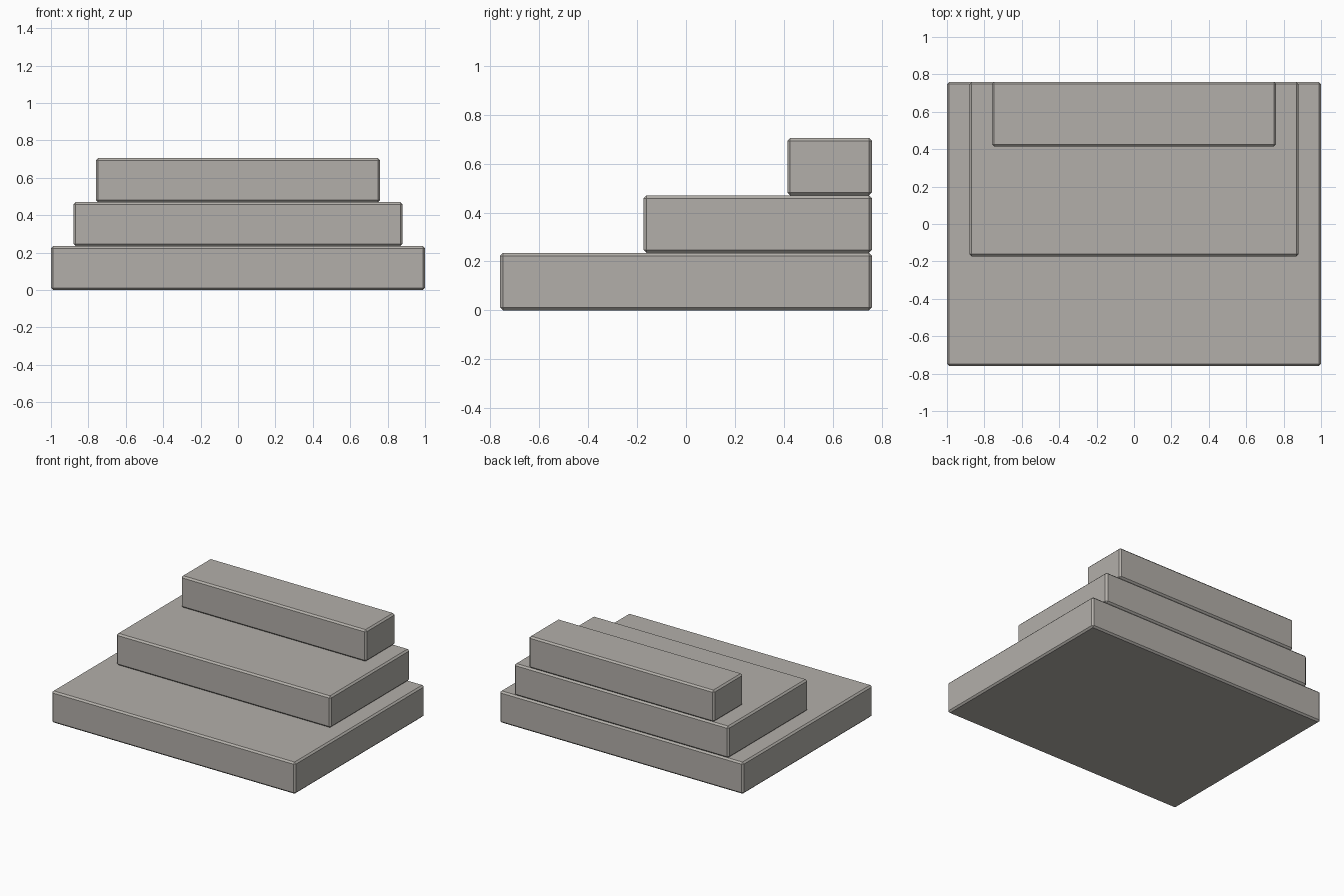
import bpy

cube = bpy.data.objects.get("Cube")
if cube:
    bpy.data.objects.remove(cube, do_unlink=True)

stone = bpy.data.materials.new("warm_grey_stone")
stone.use_nodes = True
stone.diffuse_color = (0.45, 0.43, 0.40, 1)
stone.node_tree.nodes["Principled BSDF"].inputs["Base Color"].default_value = stone.diffuse_color

BACK, RISE, TREAD, INSET, CHAMFER = 0.76, 0.235, 0.587, 0.12, 0.012


def add_step(name, level):
    """Chamfered slab, flush at the back, narrower and shallower with each level."""
    front = -BACK + TREAD * level
    width = 2 * (1 - INSET * level)
    bpy.ops.mesh.primitive_cube_add(
        size=1, location=(0, (front + BACK) / 2, RISE * (level + 0.5)))
    step = bpy.context.object
    step.name = name
    step.scale = (width, BACK - front, RISE)
    bpy.ops.object.transform_apply(location=False, rotation=False, scale=True)
    step.data.materials.append(stone)
    bevel = step.modifiers.new("chamfer", "BEVEL")
    bevel.width = CHAMFER
    bevel.segments = 1


# Three stacked steps, bottom to top
for level, name in enumerate(("bottom_step", "middle_step", "top_step")):
    add_step(name, level)
